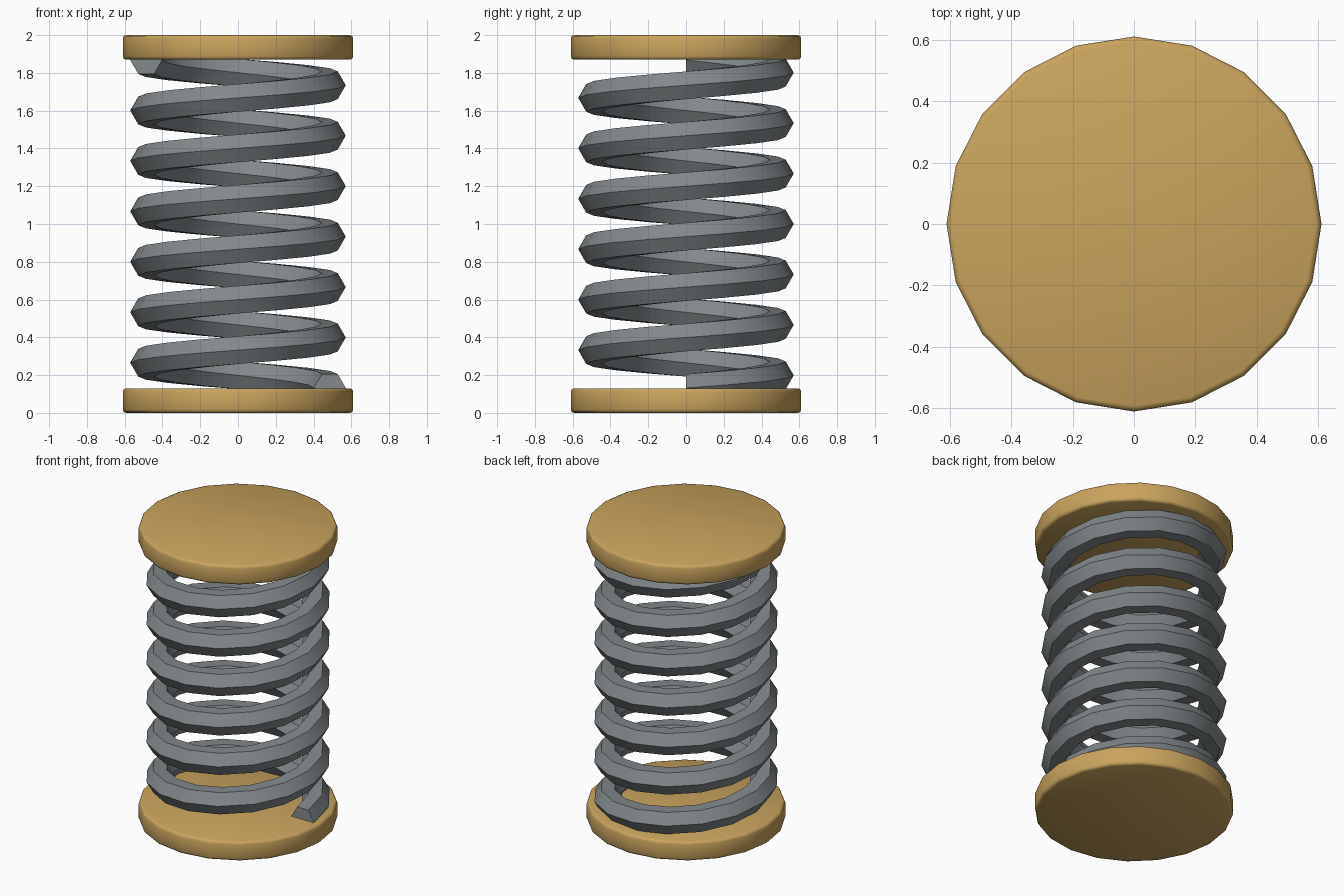
import bpy, bmesh, math

if "Cube" in bpy.data.objects:
    bpy.data.objects.remove(bpy.data.objects["Cube"])


def material(name, rgb):
    m = bpy.data.materials.new(name)
    m.diffuse_color = (*rgb, 1.0)
    m.use_nodes = True
    m.node_tree.nodes["Principled BSDF"].inputs["Base Color"].default_value = m.diffuse_color
    return m


gold = material("brass", (0.59, 0.37, 0.11))
steel = material("steel grey", (0.225, 0.25, 0.26))


def make_object(name, bm, mat):
    bmesh.ops.recalc_face_normals(bm, faces=bm.faces[:])
    me = bpy.data.meshes.new(name)
    bm.to_mesh(me)
    bm.free()
    me.materials.append(mat)
    ob = bpy.data.objects.new(name, me)
    bpy.context.collection.objects.link(ob)
    return ob


# End plates: 20-sided discs with softened rims
def plate(name, z0, z1, radius=0.61, sides=20, bevel=0.018):
    bm = bmesh.new()
    ring = [bm.verts.new((radius * math.cos(2 * math.pi * i / sides),
                          radius * math.sin(2 * math.pi * i / sides), z0))
            for i in range(sides)]
    base = bm.faces.new(ring)
    ext = bmesh.ops.extrude_face_region(bm, geom=[base], use_keep_orig=True)
    for v in ext["geom"]:
        if isinstance(v, bmesh.types.BMVert):
            v.co.z = z1
    rims = [e for e in bm.edges if abs(e.verts[0].co.z - e.verts[1].co.z) < 1e-5]
    bmesh.ops.bevel(bm, geom=rims, offset=bevel, segments=2, profile=0.5,
                    affect='EDGES')
    for f in bm.faces:
        f.smooth = True
    return make_object(name, bm, gold)


plate("bottom_plate", 0.0, 0.13)
plate("top_plate", 1.87, 2.0)

# Coil spring: hexagonal wire swept along a helix
STEPS, TURNS = 16, 6.5
Z0, Z1, COIL_R, WIRE_R = 0.132, 1.868, 0.486, 0.0845
count = int(STEPS * TURNS)
bm = bmesh.new()
rings = []
for s in range(count + 1):
    a = 2 * math.pi * s / STEPS
    zc = Z0 + (Z1 - Z0) * s / count
    ring = []
    for k in range(6):
        t = math.pi * k / 3
        r = COIL_R + WIRE_R * math.cos(t)
        ring.append(bm.verts.new((r * math.cos(a), r * math.sin(a),
                                  zc + WIRE_R * math.sin(t))))
    rings.append(ring)
for p, q in zip(rings, rings[1:]):
    for k in range(6):
        j = (k + 1) % 6
        bm.faces.new((p[k], p[j], q[j], q[k]))
bm.faces.new(rings[0])
bm.faces.new(rings[-1])
spring = make_object("coil_spring", bm, steel)

# Smooth along the coil, keep the wire's hex edges crisp
bpy.ops.object.select_all(action='DESELECT')
spring.select_set(True)
bpy.context.view_layer.objects.active = spring
bpy.ops.object.shade_smooth_by_angle(angle=math.radians(35))
